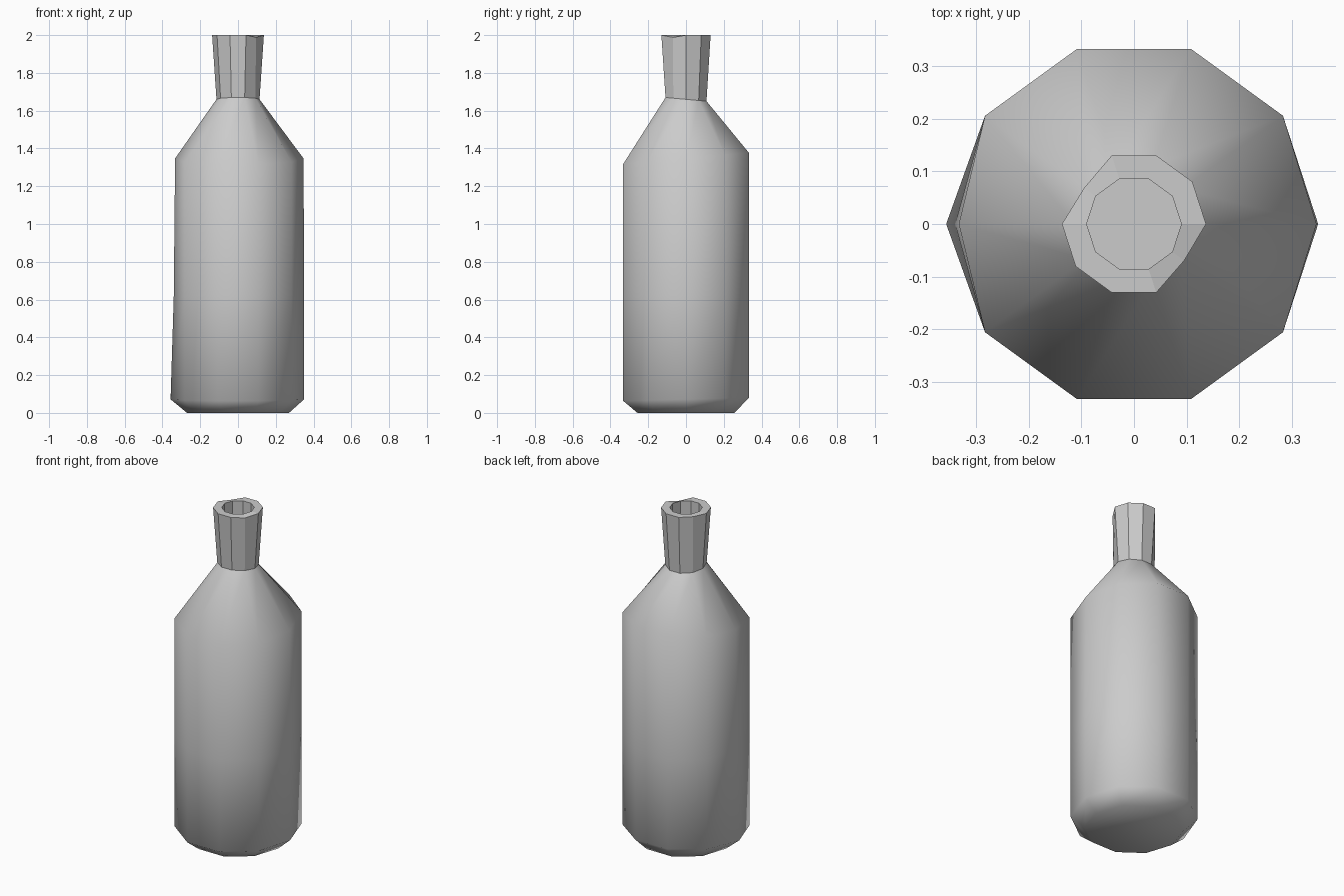
import bpy, bmesh
from math import cos, sin, tau

if "Cube" in bpy.data.objects:
    bpy.data.objects.remove(bpy.data.objects["Cube"])

SIDES = 10


def ring(bm, r, z, tilt=0.0, shift=0.0, tweaks={}):
    """Decagon ring; tilt slopes it along y, tweaks = {index: (radius, dz)}."""
    verts = []
    for i in range(SIDES):
        rad, dz = tweaks.get(i, (r, 0))
        x, y = rad * cos(tau * i / SIDES), rad * sin(tau * i / SIDES)
        verts.append(bm.verts.new((x + shift, y, z + tilt * y + dz)))
    return verts


def bridge(bm, a, b):
    for i in range(SIDES):
        j = (i + 1) % SIDES
        bm.faces.new((a[i], a[j], b[j], b[i]))


def finish(bm, name, smooth):
    for f in bm.faces:
        f.smooth = smooth
    mesh = bpy.data.meshes.new(name)
    bm.to_mesh(mesh)
    bm.free()
    obj = bpy.data.objects.new(name, mesh)
    bpy.context.collection.objects.link(obj)
    return obj


# Shared dimensions of the slightly slanted neck joint
JOINT = dict(r=0.114, z=1.66, tilt=-0.09)

# Body: chamfered base, tall side wall, sloping shoulder
bm = bmesh.new()
rings = [
    ring(bm, 0.27, 0.0),
    ring(bm, 0.35, 0.072, 0.025, tweaks={5: (0.357, 0)}),
    ring(bm, 0.35, 0.62, tweaks={5: (0.34, 0)}),
    ring(bm, 0.35, 1.347, 0.09, tweaks={5: (0.333, 0), 0: (0.347, 0)}),
    ring(bm, **JOINT),
]
bm.faces.new(list(reversed(rings[0])))
for a, b in zip(rings, rings[1:]):
    bridge(bm, a, b)
finish(bm, "bottle_body", True)

# Neck: flared faceted tube with a chipped rim and a closed bore
bm = bmesh.new()
rings = [
    ring(bm, **JOINT),
    ring(bm, 0.137, 2.0, tweaks={4: (0.117, -0.005), 9: (0.118, -0.012)}),
    ring(bm, 0.09, 2.0),
    ring(bm, 0.09, 1.70),
]
for a, b in zip(rings, rings[1:]):
    bridge(bm, a, b)
bm.faces.new(rings[-1])
finish(bm, "bottle_neck", False)
